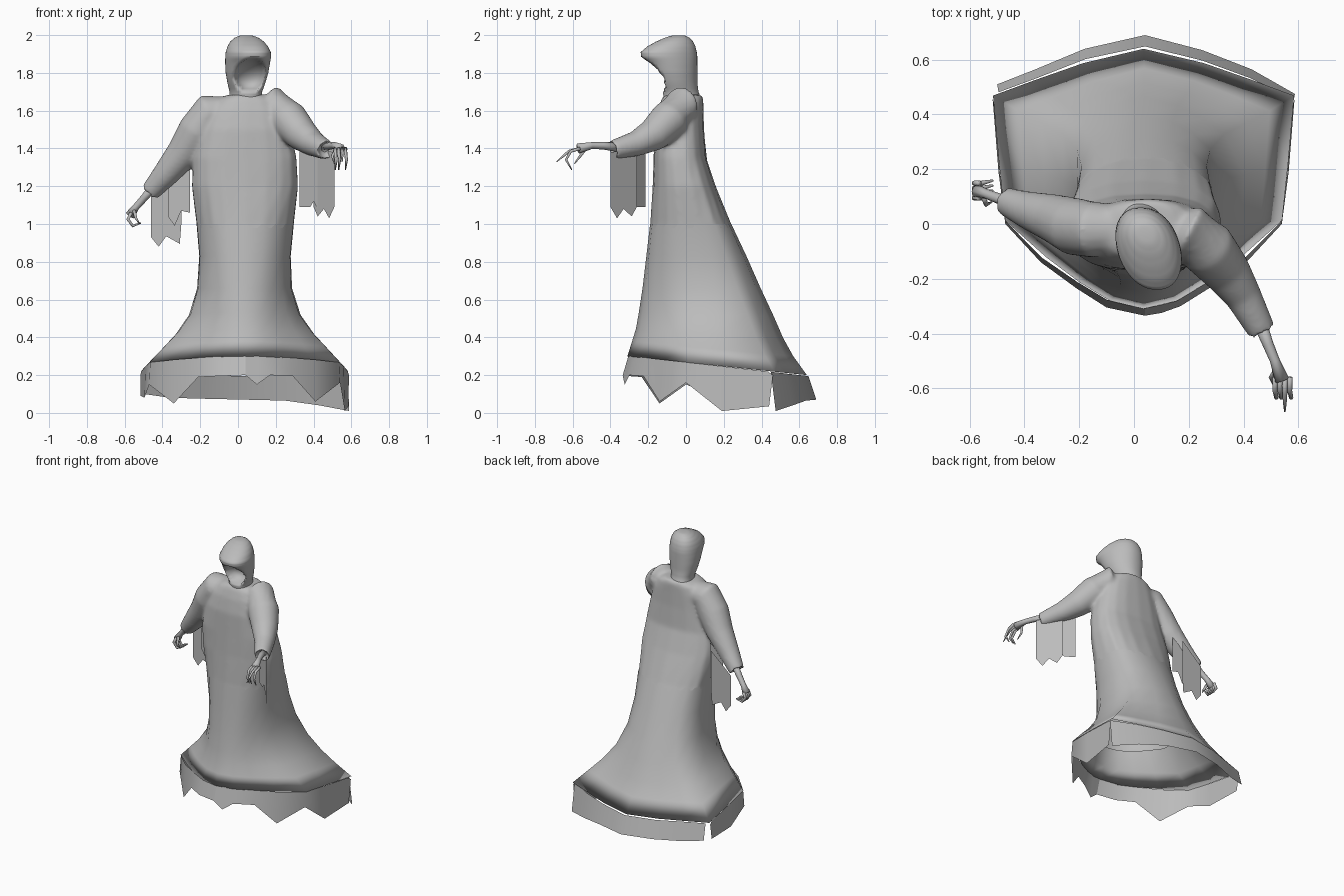
import bpy
import bmesh
import math
from mathutils import Vector

cube = bpy.data.objects.get("Cube")
if cube:
    bpy.data.objects.remove(cube, do_unlink=True)

GREY = (0.5, 0.5, 0.5, 1.0)
cloth = bpy.data.materials.new("plain grey")
cloth.use_nodes = True
cloth.diffuse_color = GREY
cloth.node_tree.nodes["Principled BSDF"].inputs["Base Color"].default_value = GREY


def add_mesh(name, verts, faces):
    mesh = bpy.data.meshes.new(name)
    mesh.from_pydata(verts, [], faces)
    mesh.materials.append(cloth)
    for polygon in mesh.polygons:
        polygon.use_smooth = True
    obj = bpy.data.objects.new(name, mesh)
    bpy.context.collection.objects.link(obj)
    return obj


def loft(name, rings, cap_start=False, cap_end=False):
    """Skin a list of closed rings that share one vertex count."""
    sides = len(rings[0])
    verts = [p for ring in rings for p in ring]
    faces = []
    for row in range(len(rings) - 1):
        a, b = row * sides, (row + 1) * sides
        for i in range(sides):
            j = (i + 1) % sides
            faces.append((a + i, a + j, b + j, b + i))
    if cap_start:
        faces.append(tuple(reversed(range(sides))))
    if cap_end:
        faces.append(tuple(range(len(verts) - sides, len(verts))))
    return add_mesh(name, verts, faces)


def tube(name, path, reference, sides=8, cuff=False):
    """Round tapering tube through (x, y, z, radius) points."""
    centres = [Vector(p[:3]) for p in path]
    rings = []
    for i, centre in enumerate(centres):
        tangent = centres[min(i + 1, len(path) - 1)] - centres[max(i - 1, 0)]
        tangent.normalize()
        side = (reference - tangent * reference.dot(tangent)).normalized()
        up = tangent.cross(side)
        angles = [math.tau * k / sides for k in range(sides)]
        rings.append([centre + path[i][3] * (side * math.cos(a) + up * math.sin(a))
                      for a in angles])
    if cuff:  # dish the sleeve end inward
        rings.append([centre + (p - centre) * 0.65 - tangent * 0.04 for p in rings[-1]])
    return loft(name, rings, True, True)


def sheet(name, columns):
    """Ragged cloth; each column is a top point and a bottom point."""
    verts = [p for column in columns for p in column]
    faces = [(2 * i, 2 * i + 1, 2 * i + 3, 2 * i + 2) for i in range(len(columns) - 1)]
    return add_mesh(name, verts, faces)


# Robe: kite-like rim blending up into a rounded torso
half_outline = [(0, 0), (.22, .03), (.42, .1), (.65, .2), (.92, .34), (.96, .56),
                (1, .82), (.72, .88), (.4, .945), (0, 1)]
outline = half_outline + [(-u, v) for u, v in half_outline[-2:0:-1]]


def robe_ring(z, half_width, front, back, centre, kite, tilt):
    ring = []
    for i, (u, v) in enumerate(outline):
        angle = math.tau * i / len(outline)
        s, c = math.sin(angle), math.cos(angle)
        round_u = math.copysign(abs(s) ** 0.8, s)
        round_v = 0.5 - 0.5 * math.copysign(abs(c) ** 0.8, c)
        u = u * kite + round_u * (1 - kite)
        v = v * kite + round_v * (1 - kite)
        ring.append((centre + u * half_width, front + v * (back - front),
                     z + tilt * (0.5 - v)))
    return ring


# the first two rows line the inside of the rim
WAIST = 1.0
lower_rows = [
    (.5, .3, -.235, .455, .036, .72, .03),
    (.345, .44, -.26, .55, .037, .95, .08),
    (.25, .55, -.31, .64, .035, 1, .1),
    (.34, .46, -.285, .568, .037, .95, .08),
    (.42, .38, -.265, .515, .037, .85, .05),
    (.52, .305, -.25, .465, .036, .7, .02),
    (.66, .258, -.23, .395, .035, .5, 0),
    (.83, .247, -.21, .32, .037, .3, 0),
    (WAIST, .262, -.19, .24, .038, .2, 0),
]
upper_rows = lower_rows[-2:] + [
    (1.2, .285, -.177, .158, .037, .1, 0),
    (1.35, .275, -.172, .108, .037, 0, 0),
    (1.5, .24, -.168, .096, .04, 0, 0),
    (1.6, .21, -.15, .093, .045, 0, 0),
    (1.66, .16, -.13, .092, .048, 0, 0),
    (1.685, .1, -.115, .085, .048, 0, 0),
]
loft("robe_skirt", [robe_ring(*row) for row in lower_rows])

# Torso and sleeves, blended into one cloth
X, Y = Vector((1, 0, 0)), Vector((0, 1, 0))
torso = loft("torso", [robe_ring(*row) for row in upper_rows], True, True)
right_sleeve = tube("right_sleeve", [
    (-.03, -.02, 1.59, .085), (-.15, -.02, 1.59, .103), (-.215, -.01, 1.49, .106),
    (-.29, .02, 1.375, .09), (-.39, .052, 1.255, .069), (-.474, .085, 1.16, .051)],
    Y, 16, cuff=True)
left_sleeve = tube("left_sleeve", [
    (.1, 0, 1.56, .085), (.2, -.025, 1.63, .1), (.265, -.085, 1.555, .105),
    (.34, -.175, 1.47, .088), (.4, -.265, 1.425, .068), (.472, -.4, 1.388, .051)],
    X, 16, cuff=True)
parts = [torso, right_sleeve, left_sleeve]
with bpy.context.temp_override(active_object=torso, object=torso, selected_objects=parts,
                               selected_editable_objects=parts):
    bpy.ops.object.join()
remesh = torso.modifiers.new("blend", "REMESH")
remesh.mode = "VOXEL"
remesh.voxel_size = 0.01
remesh.use_smooth_shade = True
relax = torso.modifiers.new("relax", "SMOOTH")
relax.iterations = 16
bpy.context.view_layer.update()
blended = bpy.data.meshes.new_from_object(torso.evaluated_get(
    bpy.context.evaluated_depsgraph_get()))
torso.modifiers.clear()
torso.data = blended
torso.name = "robe_top_and_sleeves"

# Open the torso just below where it meets the skirt
CUT = WAIST - 0.02
bm = bmesh.new()
bm.from_mesh(blended)
bmesh.ops.bisect_plane(bm, geom=bm.verts[:] + bm.edges[:] + bm.faces[:],
                       plane_co=(0, 0, CUT), plane_no=(0, 0, 1))
bmesh.ops.delete(bm, geom=[f for f in bm.faces if f.calc_center_median().z < CUT],
                 context="FACES")
bm.to_mesh(blended)
bm.free()

# Hood: stacked ovals, with the face opening pushed inward
hood_rows = [
    (1.62, -.125, .09, .1), (1.66, -.118, .082, .084), (1.7, -.122, .066, .084),
    (1.75, -.147, .06, .099), (1.8, -.175, .06, .11), (1.85, -.205, .06, .115),
    (1.885, -.237, .06, .117), (1.91, -.24, .057, .115), (1.94, -.205, .05, .104),
    (1.965, -.16, .038, .087), (1.985, -.115, .02, .064), (1.996, -.08, 0, .038),
    (2.0, -.055, -.025, .014),
]
hood_rings = []
STEPS, HOOD_SIDES = 3, 48
for lower, upper in zip(hood_rows, hood_rows[1:]):
    for step in range(STEPS):
        z, front, back, width = [a + (b - a) * step / STEPS for a, b in zip(lower, upper)]
        ring = []
        for k in range(HOOD_SIDES):
            angle = math.tau * k / HOOD_SIDES
            s, c = math.sin(angle), math.cos(angle)
            x = math.copysign(abs(s) ** 0.9, s) * width
            y = (front + back) / 2 - c * (back - front) / 2
            inside = 1 - (x / .08) ** 2 - ((z - 1.79) / .09) ** 2
            turn = -0.2 * (y + .08)
            if inside > 0 and c > 0:
                y += 0.12 * math.sqrt(inside)
            ring.append((x + .052 + turn, y, z))
        hood_rings.append(ring)
loft("hood", hood_rings, cap_end=True)

# Bony forearms and hands
tube("right_forearm", [(-.43, .07, 1.22, .025), (-.495, .093, 1.14, .02),
                       (-.54, .11, 1.09, .018), (-.572, .12, 1.045, .026)], Y)
tube("left_forearm", [(.455, -.35, 1.405, .026), (.49, -.44, 1.415, .02),
                      (.515, -.5, 1.415, .018), (.54, -.57, 1.4, .027)], X)
for i in range(4):
    y = .095 + .018 * i
    tube(f"right_finger_{i + 1}", [(-.565, y, 1.06, .01), (-.583, y, 1.025, .01),
                                   (-.557, y, .99, .009), (-.515, y + .01, 1.005, .004)], Y, 6)
    x = .515 + .018 * i
    curl = [(x, -.61, 1.385, .009), (x + .005, -.635, 1.34, .008), (x, -.605, 1.287, .003)]
    point = [(x, -.62, 1.385, .009), (x, -.65, 1.36, .007), (x, -.685, 1.33, .003)]
    tube(f"left_finger_{i + 1}", [(x, -.56, 1.4, .01)] + (point if i == 2 else curl), X, 6)
tube("right_thumb", [(-.55, .1, 1.07, .01), (-.54, .07, 1.03, .008), (-.52, .08, 1.0, .003)], Y, 6)
tube("left_thumb", [(.52, -.53, 1.4, .01), (.5, -.56, 1.36, .008), (.51, -.59, 1.32, .003)], X, 6)


# Torn cloth hanging from the sleeves
def strip(name, start, end, tears):
    """Hang a sheet between two top points; tears are (fraction, bottom height)."""
    start, end = Vector(start), Vector(end)
    columns = []
    for fraction, bottom in tears:
        top = start.lerp(end, fraction)
        columns.append((top, (top.x, top.y, bottom)))
    sheet(name, columns)


strip("right_outer_strip", (-.46, .14, 1.15), (-.3, .14, 1.29),
      [(0, .93), (.25, .88), (.5, .935), (.95, .895), (1, 1.0)])
strip("right_inner_strip", (-.37, .1, 1.24), (-.255, .09, 1.32),
      [(0, 1.04), (.3, .99), (.6, 1.07), (1, 1.06)])
strip("left_outer_strip", (.4, -.26, 1.4), (.51, -.4, 1.38),
      [(0, 1.09), (.2, 1.04), (.5, 1.08), (.75, 1.03), (1, 1.09)])
strip("left_inner_strip", (.325, -.215, 1.42), (.42, -.29, 1.39),
      [(0, 1.09), (.6, 1.09), (.8, 1.12), (1, 1.08)])


# Ragged hem in three pieces, split at the back corners
def hem(name, points):
    columns = []
    for x, y, bottom in points:
        rim = 0.3 - 0.1 * (y + .31) / .95
        top = (.035 + (x - .035) * .99, .1 + (y - .1) * .93, rim)
        columns.append((top, (x, y, bottom)))
    sheet(name, columns)


hem("front_left_hem", [(.04, -.335, .2), (.1, -.325, .15), (.17, -.3, .2),
                       (.29, -.225, .195), (.41, -.14, .06), (.54, 0, .16),
                       (.565, .19, .01), (.585, .44, .035), (.587, .46, .2)])
hem("front_right_hem", [(.04, -.335, .2), (-.1, -.305, .195), (-.21, -.235, .19),
                        (-.34, -.14, .05), (-.47, 0, .15), (-.495, .19, .08),
                        (-.515, .44, .09), (-.517, .46, .2)])
hem("back_hem", [(.588, .475, .01), (.43, .565, .04), (.25, .635, .065),
                 (.04, .69, .07), (-.18, .64, .075), (-.36, .565, .08), (-.5, .51, .1)])
